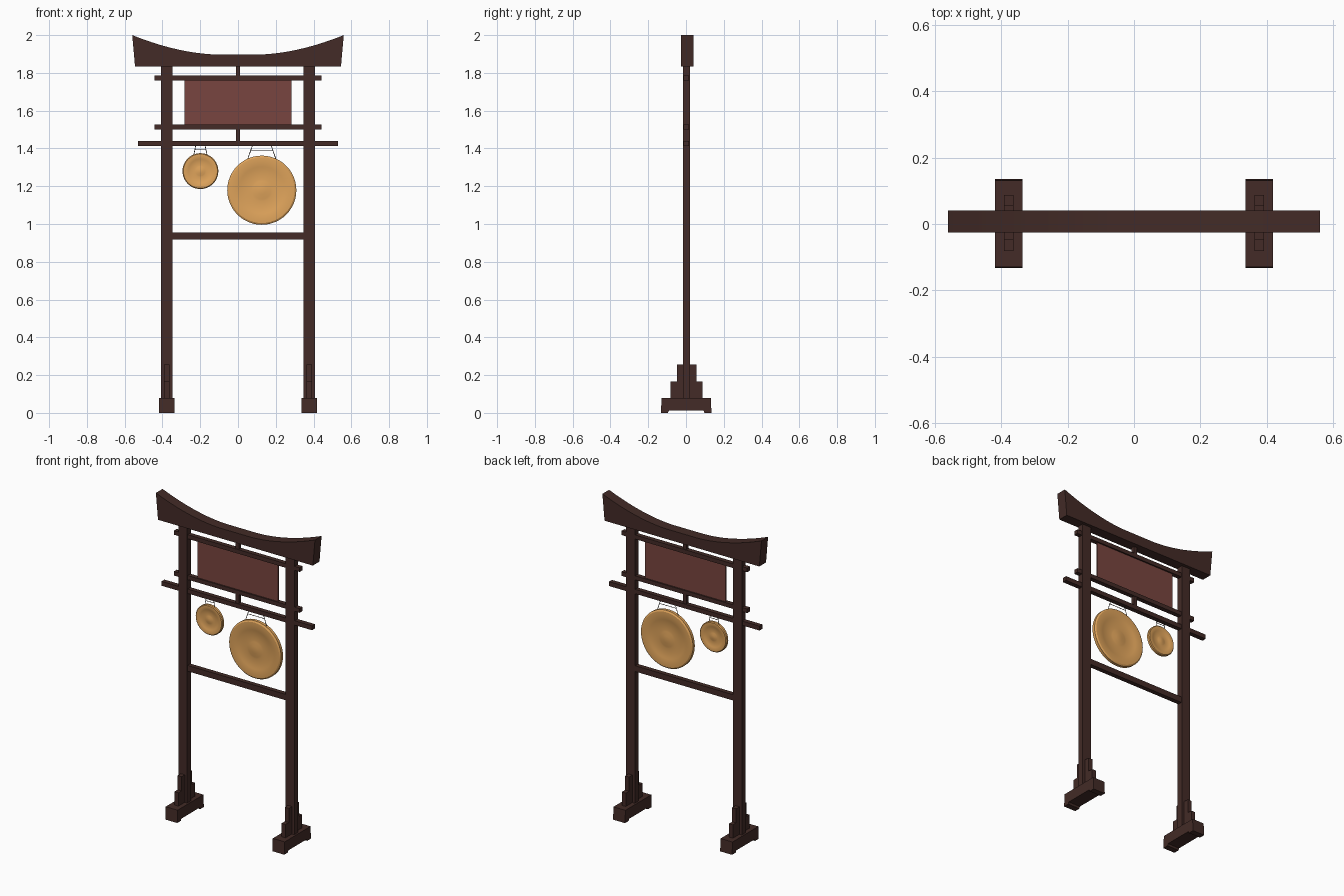
import bpy, bmesh, math
from mathutils import Vector

if "Cube" in bpy.data.objects:
    bpy.data.objects.remove(bpy.data.objects["Cube"])


def material(name, rgb):
    m = bpy.data.materials.new(name)
    m.diffuse_color = (*rgb, 1)
    m.use_nodes = True
    m.node_tree.nodes["Principled BSDF"].inputs["Base Color"].default_value = m.diffuse_color
    return m


WOOD = material("dark_wood", (0.056, 0.024, 0.020))
PANEL = material("red_panel", (0.19, 0.06, 0.05))
BRASS = material("brass", (0.74, 0.37, 0.105))
CORD = material("cord", (0.05, 0.04, 0.035))


def finish(name, bm, mat, smooth=False):
    bmesh.ops.recalc_face_normals(bm, faces=bm.faces)
    me = bpy.data.meshes.new(name)
    bm.to_mesh(me)
    bm.free()
    me.materials.append(mat)
    ob = bpy.data.objects.new(name, me)
    bpy.context.collection.objects.link(ob)
    if smooth:
        bpy.ops.object.select_all(action='DESELECT')
        ob.select_set(True)
        bpy.context.view_layer.objects.active = ob
        bpy.ops.object.shade_smooth_by_angle(angle=math.radians(30))
    return ob


def prism(name, outline, offset, mat, smooth=False):
    """Extrude a closed 3D outline along an offset vector."""
    bm = bmesh.new()
    face = bm.faces.new([bm.verts.new(p) for p in outline])
    out = bmesh.ops.extrude_face_region(bm, geom=[face])
    verts = [g for g in out["geom"] if isinstance(g, bmesh.types.BMVert)]
    bmesh.ops.translate(bm, vec=offset, verts=verts)
    return finish(name, bm, mat, smooth)


def box(name, x0, x1, y0, y1, z0, z1, mat=WOOD):
    return prism(name, [(x0, y0, z0), (x1, y0, z0), (x1, y1, z0), (x0, y1, z0)],
                 (0, 0, z1 - z0), mat)


def rod(name, a, b, r=0.0018):
    a, b = Vector(a), Vector(b)
    bm = bmesh.new()
    bmesh.ops.create_cone(bm, cap_ends=True, segments=6, radius1=r, radius2=r,
                          depth=(b - a).length)
    bm.transform((b - a).to_track_quat('Z', 'Y').to_matrix().to_4x4())
    bmesh.ops.translate(bm, vec=(a + b) / 2, verts=bm.verts)
    return finish(name, bm, CORD)


# Curved roof beam: flat underside, upswept top, flared ends
N = 32
top = []
for i in range(N + 1):
    x = 0.56 - 1.12 * i / N
    t = max(0, (abs(x) - 0.1) / 0.46)
    top.append((x, -0.026, 1.897 + 0.103 * t ** 1.8))
prism("roof_beam", [(-0.545, -0.026, 1.833), (0.545, -0.026, 1.833)] + top,
      (0, 0.067, 0), WOOD, True)

# Posts, stepped braces and notched feet
foot = [(-0.134, 0), (-0.097, 0), (-0.092, 0.012), (0.092, 0.012), (0.097, 0),
        (0.134, 0), (0.13, 0.08), (-0.13, 0.08)]
for side, s in (("left", -1), ("right", 1)):
    c = s * 0.377
    box(side + "_post", c - 0.031, c + 0.031, -0.017, 0.021, 0.07, 1.84)
    prism(side + "_foot", [(c - 0.042, y + 0.001, z) for y, z in foot],
          (0.084, 0, 0), WOOD)
    brace = [(-0.081, 0.075), (0.087, 0.075), (0.087, 0.165), (0.055, 0.165),
             (0.055, 0.255), (-0.048, 0.255), (-0.048, 0.165), (-0.081, 0.165)]
    prism(side + "_brace", [(c - 0.014, y, z) for y, z in brace],
          (0.028, 0, 0), WOOD)

# Cross rails and short struts
for name, half, z0, z1 in (("upper_rail", 0.443, 1.76, 1.786),
                           ("middle_rail", 0.443, 1.50, 1.526),
                           ("hanging_rail", 0.53, 1.412, 1.440),
                           ("lower_rail", 0.35, 0.917, 0.954)):
    box(name, -half, half, -0.012, 0.017, z0, z1)
box("upper_strut", -0.011, 0.011, -0.008, 0.013, 1.78, 1.84)
box("lower_strut", -0.011, 0.011, -0.008, 0.013, 1.435, 1.505)

# Sign panel
box("panel", -0.284, 0.284, -0.003, 0.008, 1.522, 1.764, PANEL)


# Gongs: lathed discs with rounded rim, shallow rings and centre boss
def gong(name, cx, cz, r, d, cord_top, cord_low, bar_z):
    half = [(0.0, 0.85), (0.12, 0.80), (0.26, 0.55), (0.32, 0.5), (0.62, 0.55),
            (0.68, 0.75), (0.88, 0.92), (0.95, 0.9), (1.0, 0.55)]
    prof = [(a * r, -b * d) for a, b in half] + [(a * r, b * d) for a, b in half[::-1]]
    bm = bmesh.new()
    vs = [bm.verts.new((a, b, 0)) for a, b in prof]
    es = [bm.edges.new(p) for p in zip(vs, vs[1:])]
    bmesh.ops.spin(bm, geom=vs + es, cent=(0, 0, 0), axis=(0, 1, 0),
                   angle=math.tau, steps=48)
    bmesh.ops.remove_doubles(bm, verts=bm.verts, dist=1e-5)
    bmesh.ops.translate(bm, vec=(cx, 0.002, cz), verts=bm.verts)
    finish(name, bm, BRASS, True)
    # Hanging cords
    low_z = cz + math.sqrt(r * r - cord_low ** 2) - 0.006
    for side, s in (("left", -1), ("right", 1)):
        rod(f"{name}_{side}_cord", (cx + s * cord_top, 0.002, 1.415),
            (cx + s * cord_low, 0.002, low_z))
    f = (1.415 - bar_z) / (1.415 - low_z)
    w = cord_top + (cord_low - cord_top) * f
    rod(name + "_cross_cord", (cx - w, 0.002, bar_z), (cx + w, 0.002, bar_z))


gong("small_gong", -0.199, 1.28, 0.095, 0.013, 0.025, 0.036, 1.393)
gong("large_gong", 0.126, 1.179, 0.183, 0.017, 0.05, 0.076, 1.388)
